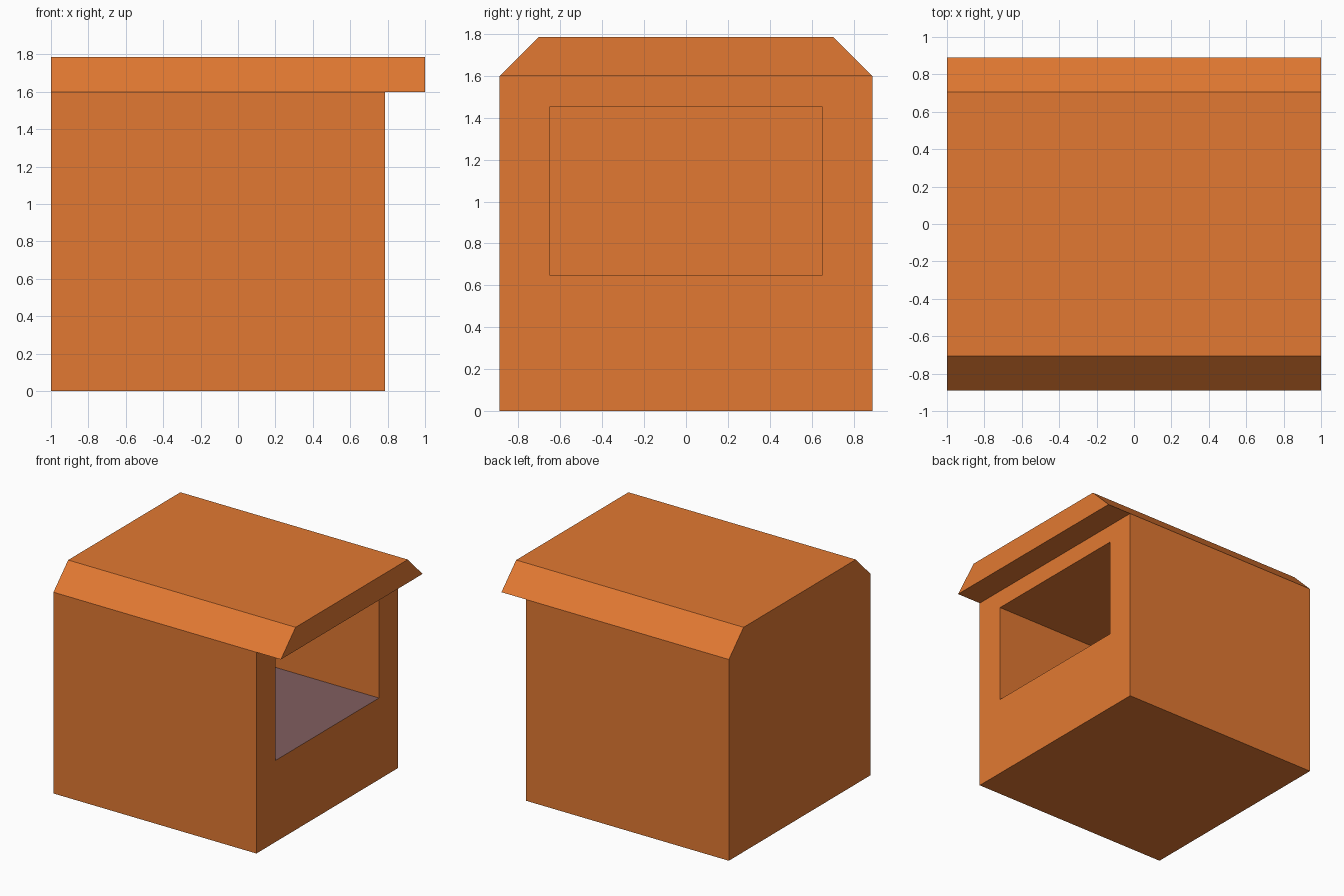
import bpy, bmesh

if "Cube" in bpy.data.objects:
    bpy.data.objects.remove(bpy.data.objects["Cube"])

def material(name, rgb):
    m = bpy.data.materials.new(name)
    m.diffuse_color = (*rgb, 1)
    m.use_nodes = True
    m.node_tree.nodes["Principled BSDF"].inputs["Base Color"].default_value = m.diffuse_color
    return m

orange = material("orange", (0.76, 0.191, 0.032))
counter_grey = material("counter grey", (0.22, 0.112, 0.115))

def prism(name, profile, x0, x1):
    """Extrude a (y, z) profile along x."""
    bm = bmesh.new()
    face = bm.faces.new([bm.verts.new((x0, y, z)) for y, z in profile])
    ext = bmesh.ops.extrude_face_region(bm, geom=[face])
    verts = [v for v in ext["geom"] if isinstance(v, bmesh.types.BMVert)]
    bmesh.ops.translate(bm, verts=verts, vec=(x1 - x0, 0, 0))
    bmesh.ops.recalc_face_normals(bm, faces=bm.faces)
    mesh = bpy.data.meshes.new(name)
    bm.to_mesh(mesh)
    bm.free()
    ob = bpy.data.objects.new(name, mesh)
    bpy.context.collection.objects.link(ob)
    return ob

def rect(y, z0, z1):
    return [(-y, z0), (y, z0), (y, z1), (-y, z1)]

def cut(target, cutter):
    cutter.hide_render = True
    mod = target.modifiers.new("cut", 'BOOLEAN')
    mod.operation = 'DIFFERENCE'
    mod.solver = 'EXACT'
    mod.object = cutter
    bpy.context.view_layer.objects.active = target
    bpy.ops.object.modifier_apply(modifier=mod.name)
    bpy.data.objects.remove(cutter)

# Booth: walls and chamfered roof as one solid
booth = prism("booth", [(-0.89, 0), (0.89, 0), (0.89, 1.6), (0.705, 1.785),
                        (-0.705, 1.785), (-0.89, 1.6)], -1, 1)
booth.data.materials.append(orange)
booth.data.materials.append(counter_grey)

# Step the wall back under the roof overhang, then hollow the serving window
cut(booth, prism("overhang_cutter", rect(1.2, -0.5, 1.6), 0.785, 1.5))
cut(booth, prism("window_cutter", rect(0.65, 0.648, 1.455), -0.76, 1.0))

# Counter surface: the upward face inside the window
for p in booth.data.polygons:
    p.use_smooth = False
    p.material_index = 1 if p.normal.z > 0.9 and p.center.z < 1 else 0
